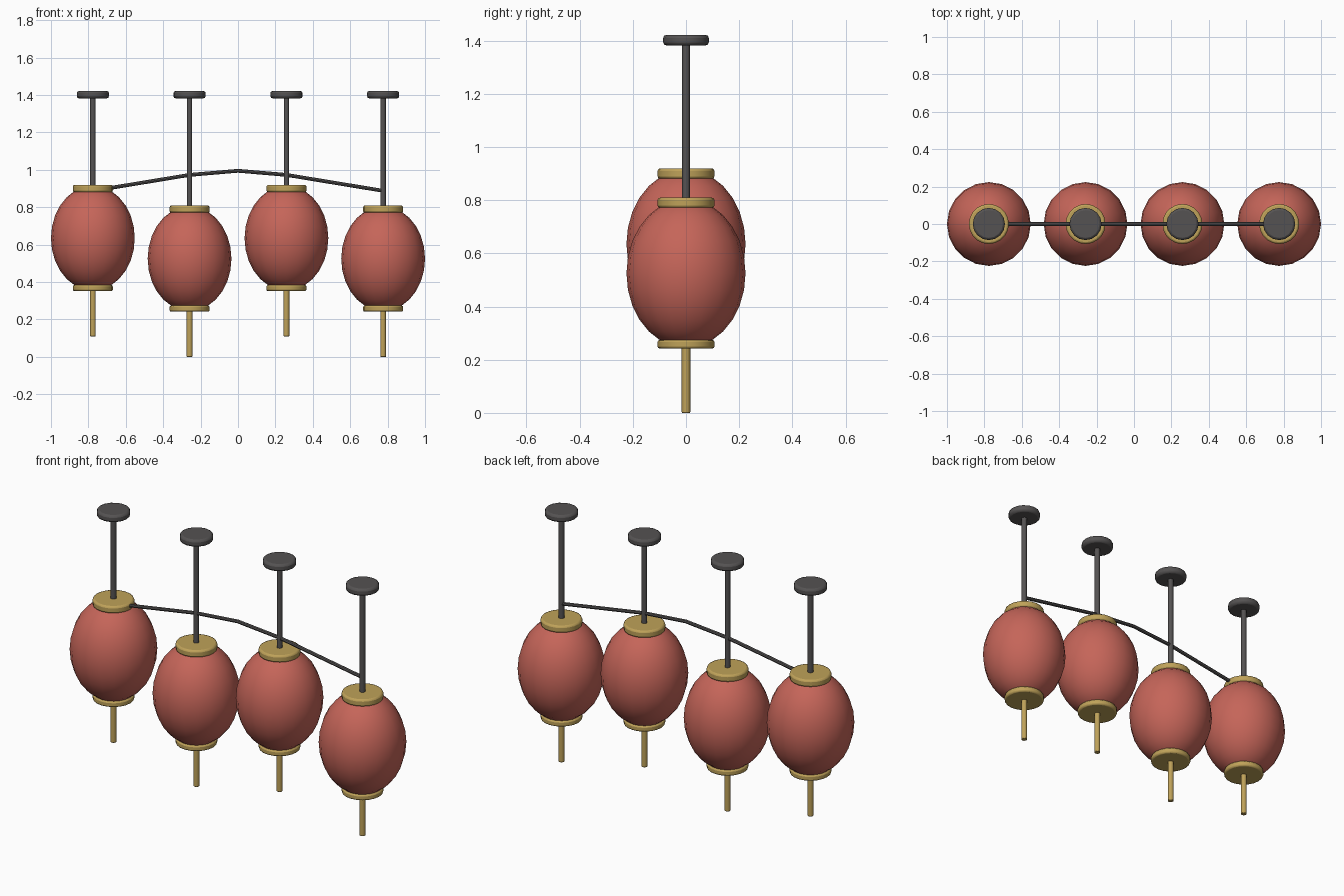
import bpy
import math

if "Cube" in bpy.data.objects:
    bpy.data.objects.remove(bpy.data.objects["Cube"])


def material(name, color):
    m = bpy.data.materials.new(name)
    m.diffuse_color = (*color, 1)
    m.use_nodes = True
    m.node_tree.nodes["Principled BSDF"].inputs["Base Color"].default_value = m.diffuse_color
    return m


RED = material("red_paper", (0.56, 0.13, 0.10))
GOLD = material("gold", (0.52, 0.36, 0.10))
DARK = material("dark_metal", (0.09, 0.085, 0.085))


def finish(obj, name, mat, angle=40):
    obj.name = name
    obj.data.materials.append(mat)
    bpy.ops.object.shade_smooth_by_angle(angle=math.radians(angle))
    return obj


def cylinder(name, x, z0, z1, r, sides, mat, bevel=0):
    bpy.ops.mesh.primitive_cylinder_add(vertices=sides, radius=r, depth=z1 - z0,
                                        location=(x, 0, (z0 + z1) / 2))
    obj = bpy.context.object
    if bevel:
        b = obj.modifiers.new("rounded_rim", 'BEVEL')
        b.width = bevel
        b.segments = 2
        b.limit_method = 'ANGLE'
        b.angle_limit = math.radians(60)
    return finish(obj, name, mat)


# Four lanterns hung at alternating heights
for i, x in enumerate((-0.776, -0.259, 0.259, 0.776)):
    lift = 0.11 if i % 2 == 0 else 0.0
    n = i + 1
    bpy.ops.mesh.primitive_uv_sphere_add(segments=20, ring_count=14, radius=1,
                                         location=(x, 0, 0.525 + lift))
    body = bpy.context.object
    body.scale = (0.224, 0.224, 0.28)
    finish(body, f"lantern_body_{n}", RED)
    cylinder(f"top_collar_{n}", x, 0.77 + lift, 0.81 + lift, 0.107, 20, GOLD, 0.01)
    cylinder(f"bottom_collar_{n}", x, 0.242 + lift, 0.274 + lift, 0.107, 20, GOLD, 0.008)
    cylinder(f"tassel_{n}", x, lift, 0.25 + lift, 0.016, 10, GOLD, 0.003)
    cylinder(f"hanging_rod_{n}", x, 0.79 + lift, 1.40, 0.015, 10, DARK)
    cylinder(f"ceiling_plate_{n}", x, 1.382, 1.422, 0.086, 16, DARK, 0.012)

# Bowed wire linking the rods
points = [(-0.776, 0.888), (-0.259, 0.973), (0, 0.995), (0.259, 0.973), (0.776, 0.888)]
curve = bpy.data.curves.new("linking_wire", 'CURVE')
curve.dimensions = '3D'
curve.bevel_depth = 0.010
curve.bevel_resolution = 2
curve.use_fill_caps = True
spline = curve.splines.new('POLY')
spline.points.add(len(points) - 1)
for p, (x, z) in zip(spline.points, points):
    p.co = (x, 0, z, 1)
wire = bpy.data.objects.new("linking_wire", curve)
bpy.context.collection.objects.link(wire)
bpy.ops.object.select_all(action='DESELECT')
bpy.context.view_layer.objects.active = wire
wire.select_set(True)
bpy.ops.object.convert(target='MESH')
finish(bpy.context.object, "linking_wire", DARK)
